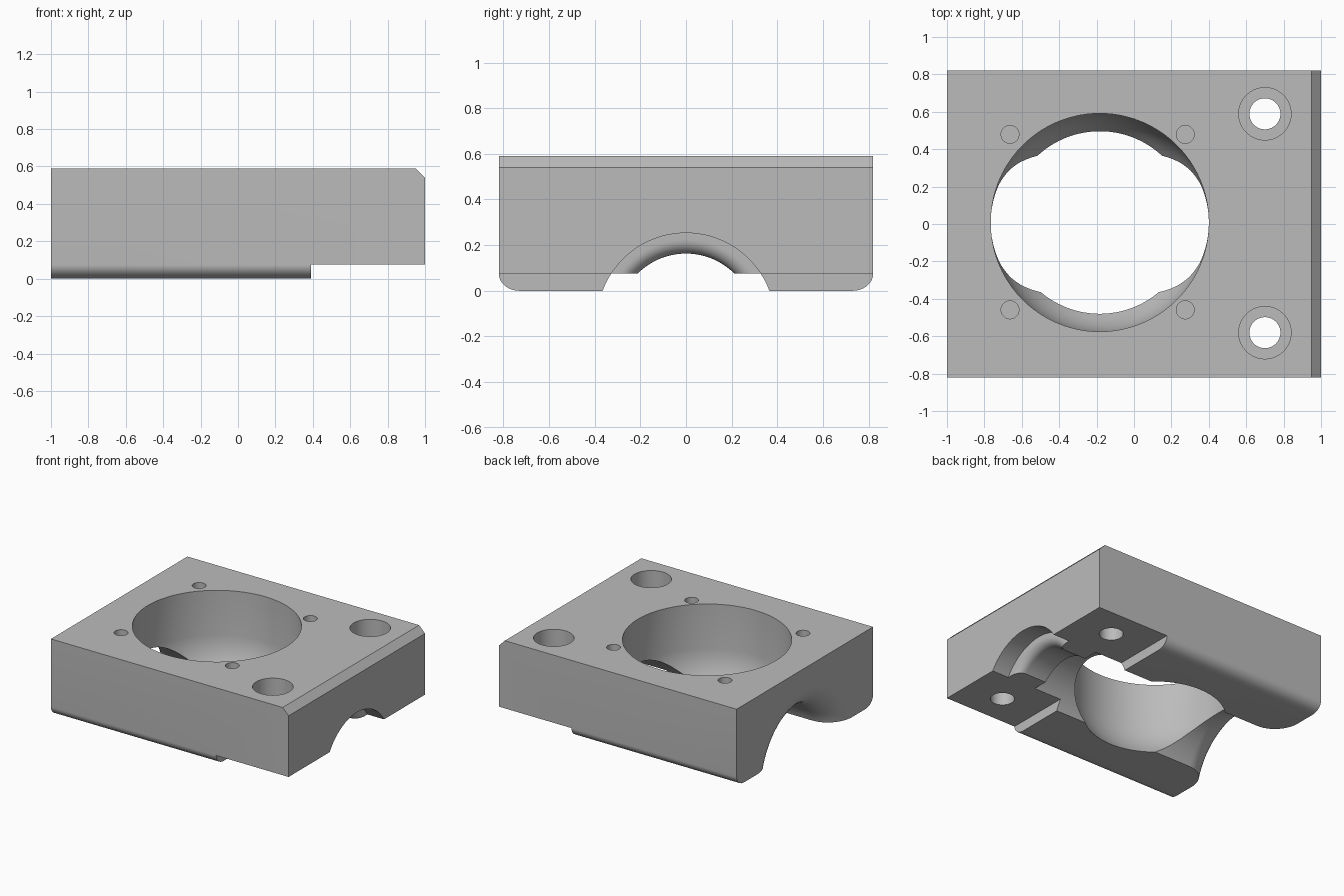
import bpy, bmesh, math
from mathutils import Matrix, Vector

cube = bpy.data.objects.get("Cube")
if cube:
    bpy.data.objects.remove(cube, do_unlink=True)

grey = bpy.data.materials.new("plain_grey")
grey.use_nodes = True
grey.diffuse_color = (0.5, 0.5, 0.5, 1)
grey.node_tree.nodes["Principled BSDF"].inputs["Base Color"].default_value = (0.5, 0.5, 0.5, 1)


def finish(bm, name):
    bmesh.ops.recalc_face_normals(bm, faces=bm.faces)
    mesh = bpy.data.meshes.new(name)
    bm.to_mesh(mesh)
    bm.free()
    mesh.materials.append(grey)
    obj = bpy.data.objects.new(name, mesh)
    bpy.context.collection.objects.link(obj)
    return obj


def skin(rings, name):
    """Join equal rings of points with quads and cap both ends."""
    bm = bmesh.new()
    loops = [[bm.verts.new(p) for p in ring] for ring in rings]
    for a, b in zip(loops, loops[1:]):
        for i in range(len(a)):
            j = (i + 1) % len(a)
            bm.faces.new((a[i], a[j], b[j], b[i]))
    bm.faces.new(loops[0])
    bm.faces.new(loops[-1])
    return finish(bm, name)


def lathe(profile, name, centre, along_x=False, n=96):
    """Turn (position, radius) pairs about a z axis, or an x axis."""
    turn = Matrix.Rotation(math.pi / 2, 3, 'Y') if along_x else Matrix.Identity(3)
    rings = []
    for h, r in profile:
        angles = [2 * math.pi * (i + 0.5) / n for i in range(n)]
        rings.append([turn @ Vector((r * math.cos(t), r * math.sin(t), h)) + Vector(centre)
                      for t in angles])
    return skin(rings, name)


def arc(ca, cr, ra, rr, start, end, n=12):
    """Elliptical arc points; angles in degrees."""
    ts = [math.radians(start + (end - start) * i / n) for i in range(n + 1)]
    return [(ca + ra * math.cos(t), cr + rr * math.sin(t)) for t in ts]


def cut(body, cutter):
    mod = body.modifiers.new("cut", 'BOOLEAN')
    mod.operation = 'DIFFERENCE'
    mod.solver = 'EXACT'
    mod.object = cutter
    cutter.hide_render = True
    bpy.context.view_layer.objects.active = body
    bpy.ops.object.modifier_apply(modifier=mod.name)
    bpy.data.objects.remove(cutter, do_unlink=True)


W, TOP, PAD = 0.82, 0.59, 0.075

# Block with rounded lower long edges
section = ([(-W, TOP)] + arc(-W + 0.09, PAD, 0.09, PAD, 180, 270)
           + arc(W - 0.09, PAD, 0.09, PAD, 270, 360) + [(W, TOP)])
block = skin([[(x, y, z) for y, z in section] for x in (-1, 1)], "mounting_block")

# Raised pads at the left end, and the chamfer along the top edge
step = [(0.39, -0.2), (1.2, -0.2), (1.2, PAD), (0.39, PAD)]
chamfer = [(0.95, TOP), (1.05, TOP - 0.1), (1.05, TOP + 0.1), (0.95, TOP + 0.1)]
for shape, name in ((step, "pad_cutter"), (chamfer, "chamfer_cutter")):
    cut(block, skin([[(x, y, z) for x, z in shape] for y in (-1, 1)], name))

# Lengthwise channel: flared mouth, throat, rounded lip and end recess
channel = ([(-1.1, 0.585)] + arc(-0.805, 0.585, 0.195, 0.195, 180, 270)
           + [(0.62, 0.39), (0.62, 0.30)]
           + arc(0.80, 0.36, 0.06, 0.06, 270, 360, 8)
           + [(0.86, 0.39), (1.1, 0.39)])
cut(block, lathe(channel, "channel_cutter", (0, 0, -0.137), along_x=True, n=128))

# Main bore, curving inwards towards the bottom
bore = ([(-0.1, 0.44), (0, 0.488), (0.04, 0.516), (0.08, 0.539), (0.13, 0.56),
         (0.19, 0.576), (0.25, 0.583), (0.7, 0.583)])
cut(block, lathe(bore, "bore_cutter", (-0.183, 0.008, 0), n=128))

# Four small blind holes and two counterbored bolt holes
for side in (-1, 1):
    for x in (-0.663, 0.274):
        cut(block, lathe([(0.35, 0.048), (0.7, 0.048)], "screw_hole_cutter",
                         (x, 0.469 * side + 0.01, 0), n=32))
    bolt = [(-0.1, 0.083), (0.3, 0.083), (0.3, 0.14), (0.7, 0.14)]
    cut(block, lathe(bolt, "bolt_hole_cutter", (0.7, 0.585 * side + 0.004, 0), n=48))

# Smooth the curved walls, keeping machined edges sharp
bpy.ops.object.select_all(action='DESELECT')
block.select_set(True)
bpy.context.view_layer.objects.active = block
bpy.ops.object.shade_smooth_by_angle(angle=math.radians(30))
